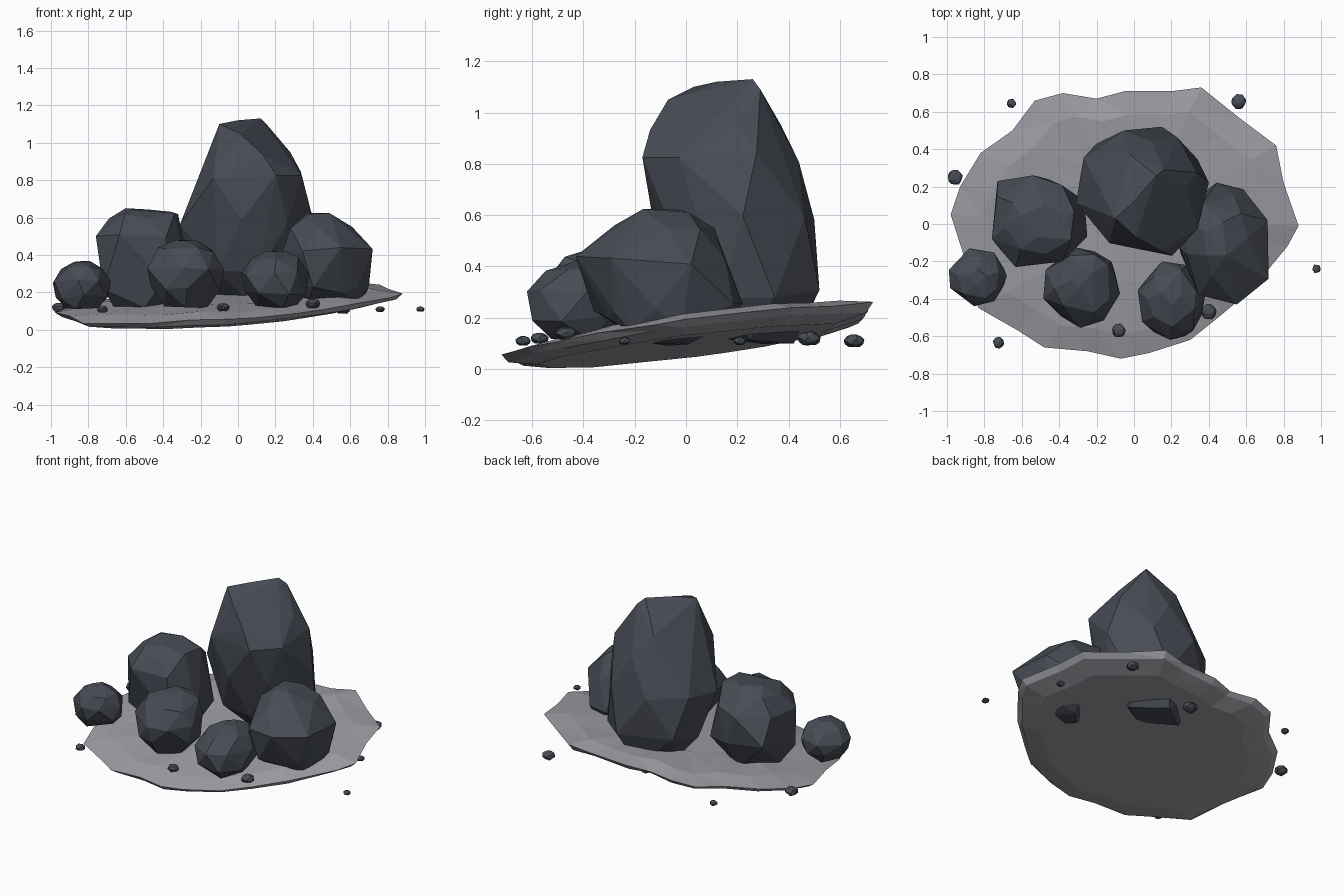
import bpy
import bmesh
import math
import random

cube = bpy.data.objects.get("Cube")
if cube:
    bpy.data.objects.remove(cube, do_unlink=True)


def make_material(name, color):
    material = bpy.data.materials.new(name)
    material.use_nodes = True
    material.diffuse_color = color
    material.node_tree.nodes["Principled BSDF"].inputs["Base Color"].default_value = color
    return material


slate = make_material("dark slate", (0.063, 0.072, 0.09, 1))
ground_grey = make_material("ground grey", (0.34, 0.34, 0.375, 1))


def finish(bm, name, material):
    """Turn a bmesh into a flat shaded object with one material."""
    bmesh.ops.recalc_face_normals(bm, faces=bm.faces)
    mesh = bpy.data.meshes.new(name)
    bm.to_mesh(mesh)
    bm.free()
    mesh.materials.append(material)
    obj = bpy.data.objects.new(name, mesh)
    bpy.context.collection.objects.link(obj)
    return obj


def ring_points(rng, sides, turn, box):
    """Irregular polygon stretched to touch every side of its box."""
    x0, x1, y0, y1 = box
    angles = [math.tau * (i + turn + rng.uniform(-0.25, 0.25)) / sides for i in range(sides)]
    xs = [math.cos(a) for a in angles]
    ys = [math.sin(a) for a in angles]

    def fit(values, low, high):
        a, b = min(values), max(values)
        return [low + (v - a) / (b - a) * (high - low) for v in values]

    return list(zip(fit(xs, x0, x1), fit(ys, y0, y1)))


def rock(name, rings, seed, sides=7, corners=()):
    """Faceted boulder: hull of irregular rings (z, x0, x1, y0, y1) and extra corners."""
    rng = random.Random(seed)
    height = rings[-1][0] - rings[0][0]
    bm = bmesh.new()
    for level, (z, *box) in enumerate(rings):
        last = level in (0, len(rings) - 1)
        count = sides - 3 if last else sides
        wobble = 0.02 if last else 0.05
        for x, y in ring_points(rng, count, level / 2, box):
            bm.verts.new((x, y, z + rng.uniform(-wobble, wobble) * min(height, 0.6)))
    for corner in corners:
        bm.verts.new(corner)
    hull = bmesh.ops.convex_hull(bm, input=bm.verts)
    loose = {v for v in hull["geom_interior"] if isinstance(v, bmesh.types.BMVert)}
    bmesh.ops.delete(bm, geom=list(loose), context="VERTS")
    bmesh.ops.dissolve_limit(bm, angle_limit=math.radians(7), verts=bm.verts, edges=bm.edges)
    return finish(bm, name, slate)


def round_rock(name, center, size, seed, sides=7, lean=0.0):
    """Small boulder from a shared profile; lean moves its peak along y."""
    cx, cy, cz = center
    sx, sy, sz = size
    rings = []
    for height, width in ((0, 0.55), (0.25, 0.9), (0.58, 1), (0.86, 0.72), (1, 0.28)):
        hx, hy = sx * width / 2, sy * width / 2
        y = cy + lean * (1 - width) * (height > 0.5)
        rings.append((cz + (height - 0.5) * sz, cx - hx, cx + hx, y - hy, y + hy))
    return rock(name, rings, seed, sides)


# Tilted ground slab with a thin uneven rim, slightly raised top and bulging underside
def slab_height(x, y):
    return 0.15 + 0.06 * x + 0.12 * y


outline = [
    (0.88, -0.01), (0.8, 0.22), (0.76, 0.42), (0.56, 0.57), (0.36, 0.73), (0.2, 0.71),
    (-0.05, 0.71), (-0.2, 0.67), (-0.38, 0.7), (-0.53, 0.66), (-0.65, 0.5), (-0.82, 0.38),
    (-0.93, 0.2), (-0.98, 0.05), (-0.9, -0.2), (-0.83, -0.45), (-0.62, -0.57), (-0.48, -0.66),
    (-0.25, -0.68), (-0.07, -0.72), (0.08, -0.69), (0.3, -0.62), (0.45, -0.5), (0.63, -0.35),
    (0.82, -0.12),
]
slab_rings = (
    (0.8, -0.06, 0), (0.96, -0.034, 0.004), (1, -0.005, 0.008),
    (0.82, 0.02, 0.008), (0.45, 0.026, 0.006),
)
rng = random.Random(4)
bm = bmesh.new()
loops = []
for scale, lift, noise in slab_rings:
    loop = []
    for x, y in outline:
        x, y = x * scale, y * scale
        z = slab_height(x, y) + lift + rng.uniform(-noise, noise)
        loop.append(bm.verts.new((x, y, max(0, z))))
    loops.append(loop)
count = len(outline)
for lower, upper in zip(loops, loops[1:]):
    for i in range(count):
        j = (i + 1) % count
        bm.faces.new((lower[i], lower[j], upper[j], upper[i]))
bm.faces.new(loops[0][::-1])
bm.faces.new(loops[-1])
bmesh.ops.triangulate(bm, faces=bm.faces)
finish(bm, "ground_slab", ground_grey)

# Tall main boulder with a slanted crest
rock("tall_boulder", [
    (0.11, -0.1, 0.25, 0.14, 0.42),
    (0.3, -0.27, 0.34, -0.03, 0.52),
    (0.57, -0.31, 0.4, -0.13, 0.5),
    (0.82, -0.21, 0.34, -0.17, 0.44),
    (0.94, -0.16, 0.28, -0.14, 0.37),
], seed=3, corners=[
    (-0.1, 0.03, 1.1), (0, 0.12, 1.12), (0.12, 0.26, 1.13),
    (0.16, 0.29, 1.09), (0.01, -0.07, 1.05),
])

# Medium boulders on either side
rock("right_boulder", [
    (0.12, -0.66, -0.32, -0.14, 0.15),
    (0.28, -0.73, -0.25, -0.2, 0.24),
    (0.5, -0.76, -0.29, -0.23, 0.26),
    (0.6, -0.69, -0.32, -0.16, 0.18),
    (0.64, -0.6, -0.36, -0.07, 0.1),
], seed=11, corners=[(-0.73, 0.23, 0.34), (-0.72, -0.13, 0.22)])
rock("left_boulder", [
    (0.1, 0.4, 0.52, -0.13, 0.01),
    (0.17, 0.32, 0.67, -0.3, 0.16),
    (0.25, 0.25, 0.7, -0.36, 0.22),
    (0.42, 0.24, 0.72, -0.43, 0.15),
    (0.54, 0.28, 0.61, -0.28, 0.11),
    (0.62, 0.37, 0.49, -0.17, 0.01),
], seed=7)

# Small boulders along the front
round_rock("front_middle_boulder", (-0.28, -0.34, 0.3), (0.41, 0.43, 0.36), 21, lean=0.08)
round_rock("front_left_boulder", (0.2, -0.41, 0.27), (0.36, 0.42, 0.3), 22, lean=0.05)
round_rock("front_right_boulder", (-0.835, -0.285, 0.24), (0.31, 0.31, 0.25), 23)

# Scattered pebbles
pebbles = [
    (-0.955, 0.25, 0.12, 0.08), (-0.655, 0.645, 0.11, 0.05), (0.56, 0.655, 0.11, 0.08),
    (0.975, -0.24, 0.11, 0.045), (-0.725, -0.635, 0.11, 0.06), (-0.08, -0.57, 0.12, 0.07),
    (0.4, -0.47, 0.14, 0.08), (0.76, 0.21, 0.11, 0.05), (-0.04, 0.48, 0.12, 0.09),
]
for number, (x, y, z, size) in enumerate(pebbles, 1):
    round_rock(f"pebble_{number}", (x, y, z), (size, size, size * 0.6), 30 + number, sides=6)
